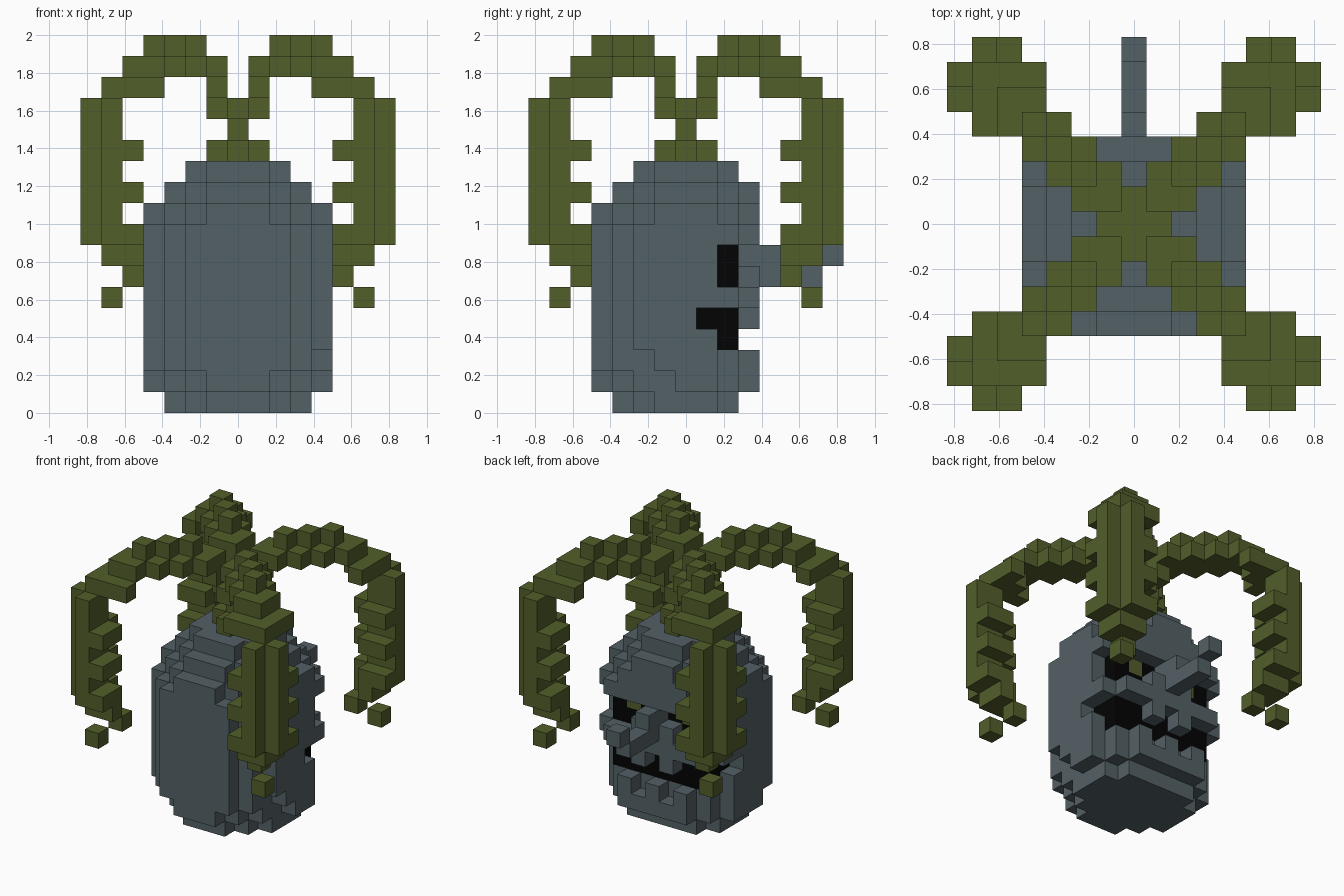
import bpy, bmesh
from mathutils import Vector

cube = bpy.data.objects.get("Cube")
if cube:
    bpy.data.objects.remove(cube, do_unlink=True)

U = 2 / 18  # block size


def material(name, rgb):
    m = bpy.data.materials.new(name)
    m.use_nodes = True
    m.diffuse_color = (*rgb, 1)
    bsdf = m.node_tree.nodes["Principled BSDF"]
    bsdf.inputs["Base Color"].default_value = (*rgb, 1)
    bsdf.inputs["Roughness"].default_value = 0.9
    return m


slate = material("slate_grey", (0.088, 0.119, 0.133))
moss = material("moss_green", (0.084, 0.113, 0.023))
black = material("hollow_black", (0.001, 0.001, 0.001))


def box(xs, ys, zs):
    """Blocks in inclusive index ranges."""
    return {(x, y, z) for x in range(xs[0], xs[1] + 1)
            for y in range(ys[0], ys[1] + 1) for z in range(zs[0], zs[1] + 1)}


def mirror(cells):
    return cells | {(-x, y, z) for x, y, z in cells}


# Body: rounded layers, each listing the depth limit for |x| = 0, 1, 2...
MIDDLE, RIM, CAP, CROWN = [4, 4, 4, 3, 2], [4, 4, 3, 2, 1], [3, 3, 2, 1], [2, 2, 1]
LAYERS = [CAP, RIM] + [MIDDLE] * 7 + [RIM, CAP, CROWN]
body = set()
for z, limits in enumerate(LAYERS):
    for i, depth in enumerate(limits):
        front = min(depth, 2 if z == 0 else 3)
        body |= mirror(box((i, i), (-depth, front), (z, z)))
# Chipped lower edge on one flank
body -= {(4, -2, 2), (4, -1, 1)}

# Face openings: eye sockets, mouth and narrow jaw
body -= mirror(box((1, 4), (3, 3), (7, 7)) | box((2, 4), (3, 3), (6, 6))
               | box((4, 4), (2, 2), (6, 7)))
body -= mirror(box((0, 4), (3, 3), (2, 4)) | box((4, 4), (2, 2), (1, 4))
               | box((4, 4), (1, 1), (4, 4)))
eye_sockets = mirror(box((1, 3), (2, 2), (7, 7)) | box((2, 3), (2, 2), (6, 6)))
pupils = mirror({(2, 2, 7)})
eye_sockets -= pupils
mouth = mirror(box((0, 3), (2, 2), (3, 4)) | {(3, 1, 4)})
upper_teeth = mirror({(1, 3, 4)})
lower_teeth = mirror({(0, 3, 2), (2, 3, 2)})
body -= eye_sockets | pupils | mouth

# Upturned nose
nose = box((0, 0), (4, 4), (6, 7)) | box((0, 0), (5, 6), (6, 6)) | {(0, 7, 7)}

# Stem: crosses joined by a single block
cross = {(0, 0), (1, 0), (-1, 0), (0, 1), (0, -1)}
stem = {(x, y, z) for z in (12, 14) for x, y in cross} | {(0, 0, 13)}

# One vine along the diagonal; each pair is mirrored across it
column = [(6, 6), (6, 7)]
spikes = column + [(5, 7), (5, 6)]
vine_layers = {
    17: [(2, 2), (3, 3), (4, 4)],
    16: [(1, 1), (1, 2), (2, 2), (2, 3), (3, 3), (3, 4), (4, 4), (4, 5), (5, 5)],
    15: [(1, 1), (4, 6), (5, 5), (5, 6), (6, 6)],
    14: column, 13: column, 12: spikes, 11: column, 10: spikes, 9: column, 8: spikes,
    7: [(5, 6), (6, 6)], 6: [(5, 5)], 5: [(6, 6)],
}
vine = {(x, y, z) for z, pairs in vine_layers.items()
        for a, b in pairs for x, y in ((a, b), (b, a))}

parts = [("body", body, slate), ("nose", nose, slate),
         ("upper_teeth", upper_teeth, slate), ("lower_teeth", lower_teeth, slate),
         ("eye_sockets", eye_sockets, black), ("mouth", mouth, black),
         ("pupils", pupils, moss), ("stem", stem, moss)]
for fb, sy in (("front", -1), ("back", 1)):
    for lr, sx in (("right", -1), ("left", 1)):
        parts.append((f"vine_{fb}_{lr}", {(sx * x, sy * y, z) for x, y, z in vine}, moss))

filled = set().union(*(cells for _, cells, _ in parts))


def build(name, cells, mat):
    """Skin a set of blocks, keeping only exposed sides."""
    bm = bmesh.new()
    verts = {}

    def vert(p):
        key = tuple(round(c * 2) for c in p)
        if key not in verts:
            verts[key] = bm.verts.new(p * U)
        return verts[key]

    for c in sorted(cells):
        mid = Vector(c) + Vector((0, 0, 0.5))
        for axis in range(3):
            for s in (-1, 1):
                n = Vector((0, 0, 0))
                n[axis] = s
                if tuple(int(a + b) for a, b in zip(c, n)) in filled:
                    continue
                u = Vector((0, 0, 0))
                u[(axis + 1) % 3] = 0.5
                v = n.cross(u)
                q = mid + n * 0.5
                bm.faces.new([vert(q + o) for o in (-u - v, u - v, u + v, v - u)])
    mesh = bpy.data.meshes.new(name)
    bm.to_mesh(mesh)
    bm.free()
    mesh.materials.append(mat)
    bpy.context.scene.collection.objects.link(bpy.data.objects.new(name, mesh))


for part in parts:
    build(*part)
